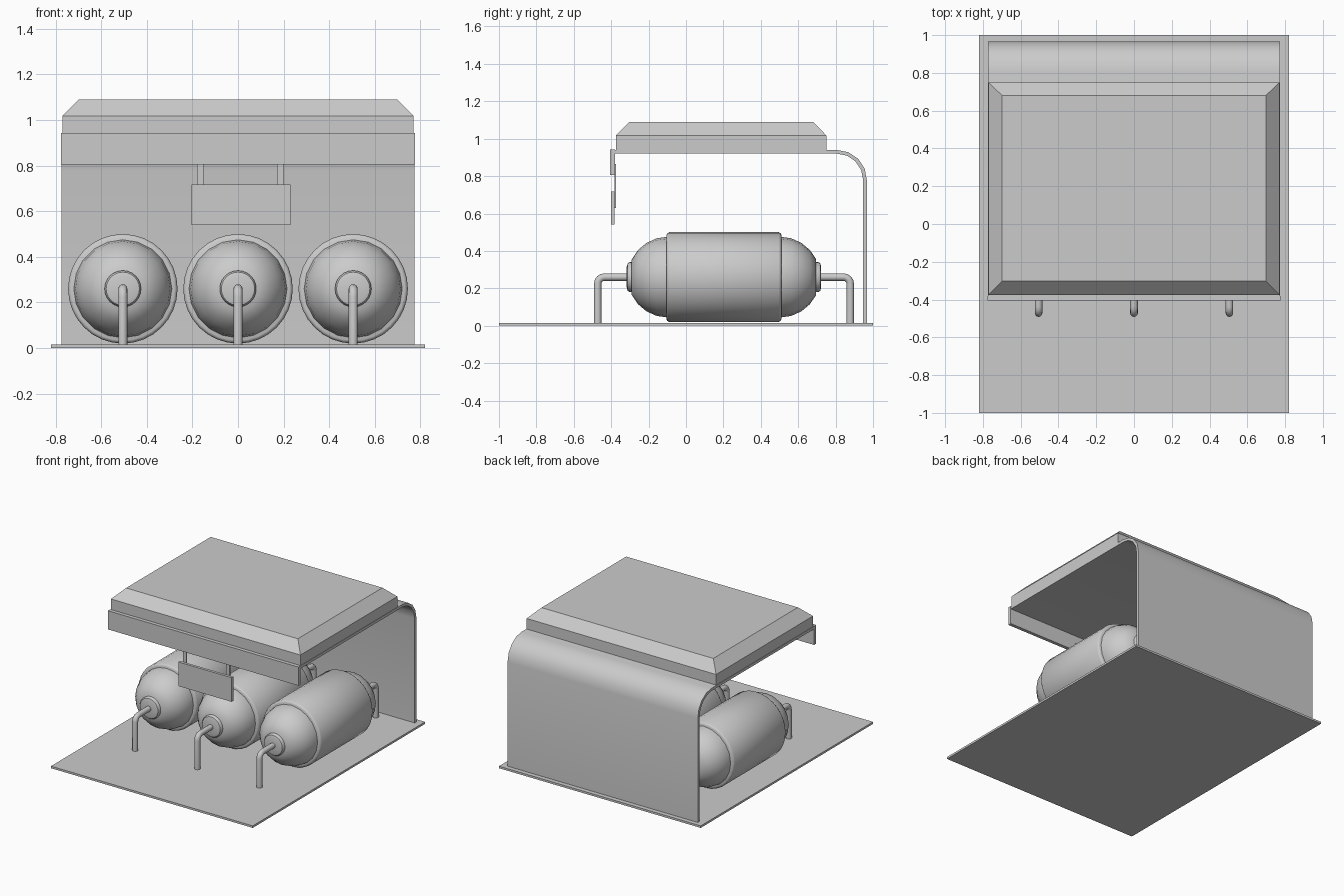
import bpy, bmesh, math
from mathutils import Matrix

if "Cube" in bpy.data.objects:
    bpy.data.objects.remove(bpy.data.objects["Cube"])


def make(name, bm, smooth=False):
    bmesh.ops.recalc_face_normals(bm, faces=bm.faces)
    me = bpy.data.meshes.new(name)
    bm.to_mesh(me)
    bm.free()
    ob = bpy.data.objects.new(name, me)
    bpy.context.collection.objects.link(ob)
    if smooth:
        bpy.ops.object.select_all(action='DESELECT')
        ob.select_set(True)
        bpy.context.view_layer.objects.active = ob
        bpy.ops.object.shade_smooth_by_angle(angle=math.radians(35))
    return ob


def box(name, x, y, z):
    bm = bmesh.new()
    bmesh.ops.create_cube(bm, size=1)
    for v in bm.verts:
        v.co = [r[0] if c < 0 else r[1] for c, r in zip(v.co, (x, y, z))]
    return make(name, bm)


def lathe_y(name, profile, x, z, sides):
    """Revolve (y, radius) points around an axis parallel to y."""
    bm = bmesh.new()
    rings = []
    for y, r in profile:
        rings.append([bm.verts.new((x + r * math.sin(2 * math.pi * i / sides), y,
                                    z + r * math.cos(2 * math.pi * i / sides)))
                      for i in range(sides)])
    for a, b in zip(rings, rings[1:]):
        for i in range(sides):
            j = (i + 1) % sides
            bm.faces.new((a[i], a[j], b[j], b[i]))
    bm.faces.new(rings[0])
    bm.faces.new(rings[-1])
    return make(name, bm, True)


def pipe(name, x, path, r, sides=12):
    """Sweep a circle along (y, z) points lying in a plane of constant x."""
    bm = bmesh.new()
    rings = []
    for k, (y, z) in enumerate(path):
        p, q = path[max(k - 1, 0)], path[min(k + 1, len(path) - 1)]
        a = math.atan2(q[1] - p[1], q[0] - p[0])
        ring = []
        for i in range(sides):
            t = 2 * math.pi * i / sides
            ring.append(bm.verts.new((x + r * math.cos(t),
                                      y - math.sin(a) * r * math.sin(t),
                                      z + math.cos(a) * r * math.sin(t))))
        rings.append(ring)
    for a, b in zip(rings, rings[1:]):
        for i in range(sides):
            j = (i + 1) % sides
            bm.faces.new((a[i], a[j], b[j], b[i]))
    bm.faces.new(rings[0])
    bm.faces.new(rings[-1])
    return make(name, bm, True)


# Ground plate
box("base_plate", (-0.82, 0.82), (-1, 1), (0, 0.015))


# Bent sheet forming back wall and roof
def sheet_line(y, z, r):
    arc = [(y - r + r * math.cos(t), z - r + r * math.sin(t))
           for t in (i * math.pi / 8 for i in range(5))]
    return [(y, 0.01)] + arc + [(-0.38, z)]


outline = sheet_line(0.967, 0.94, 0.16) + sheet_line(0.947, 0.92, 0.14)[::-1]
bm = bmesh.new()
left = [bm.verts.new((-0.773, y, z)) for y, z in outline]
right = [bm.verts.new((0.773, y, z)) for y, z in outline]
n = len(outline)
for i in range(n):
    j = (i + 1) % n
    bm.faces.new((left[i], left[j], right[j], right[i]))
for i in range(n // 2 - 1):
    for s in (left, right):
        bm.faces.new((s[i], s[i + 1], s[n - 2 - i], s[n - 1 - i]))
make("shelter_sheet", bm, True)

# Front fascia under the roof edge
box("front_fascia", (-0.775, 0.775), (-0.405, -0.38), (0.805, 0.942))

# Roof block with chamfered top
box("roof_block", (-0.77, 0.77), (-0.375, 0.75), (0.938, 1.018))
cap = box("roof_cap", (-0.77, 0.77), (-0.375, 0.75), (1.018, 1.09))
for v in cap.data.vertices:
    if v.co.z > 1.05:
        v.co.x -= math.copysign(0.072, v.co.x)
        v.co.y += 0.073 if v.co.y < 0 else -0.07

# Hanging sign board and its straps
box("sign_board", (-0.203, 0.23), (-0.402, -0.382), (0.54, 0.717))
for i, x in enumerate((-0.166, 0.186)):
    box(f"sign_strap_{i}", (x - 0.014, x + 0.014), (-0.383, -0.375), (0.63, 0.865))

# Tanks: jacket, domed body, end flanges and elbow pipes
CY, CZ = 0.203, 0.26
for i, x in enumerate((-0.505, 0, 0.505)):
    lathe_y(f"tank_jacket_{i}", [(CY - 0.307, 0.226), (CY - 0.303, 0.234), (CY - 0.293, 0.24),
                                 (CY + 0.293, 0.24), (CY + 0.303, 0.234), (CY + 0.307, 0.226)],
            x, CZ, 32)
    dome = [(0.3 + 0.215 * math.sin(t), 0.216 * math.cos(t))
            for t in (math.radians(a) for a in (0, 16, 32, 48, 64))]
    body = [(CY - d, r) for d, r in dome[::-1]] + [(CY + d, r) for d, r in dome]
    lathe_y(f"tank_body_{i}", body, x, CZ, 20)
    for end, s in (("front", -1), ("back", 1)):
        lathe_y(f"{end}_flange_{i}", [(CY + s * d, r) for d, r in
                                      ((0.46, 0.08), (0.505, 0.08), (0.515, 0.073),
                                       (0.52, 0.055))], x, CZ, 24)
        bend = [(0.64 + 0.035 * math.sin(t), CZ - 0.035 + 0.035 * math.cos(t))
                for t in (k * math.pi / 8 for k in range(5))]
        path = [(CY + s * d, z) for d, z in [(0.51, CZ)] + bend + [(0.675, 0.01)]]
        pipe(f"{end}_pipe_{i}", x, path, 0.02)
